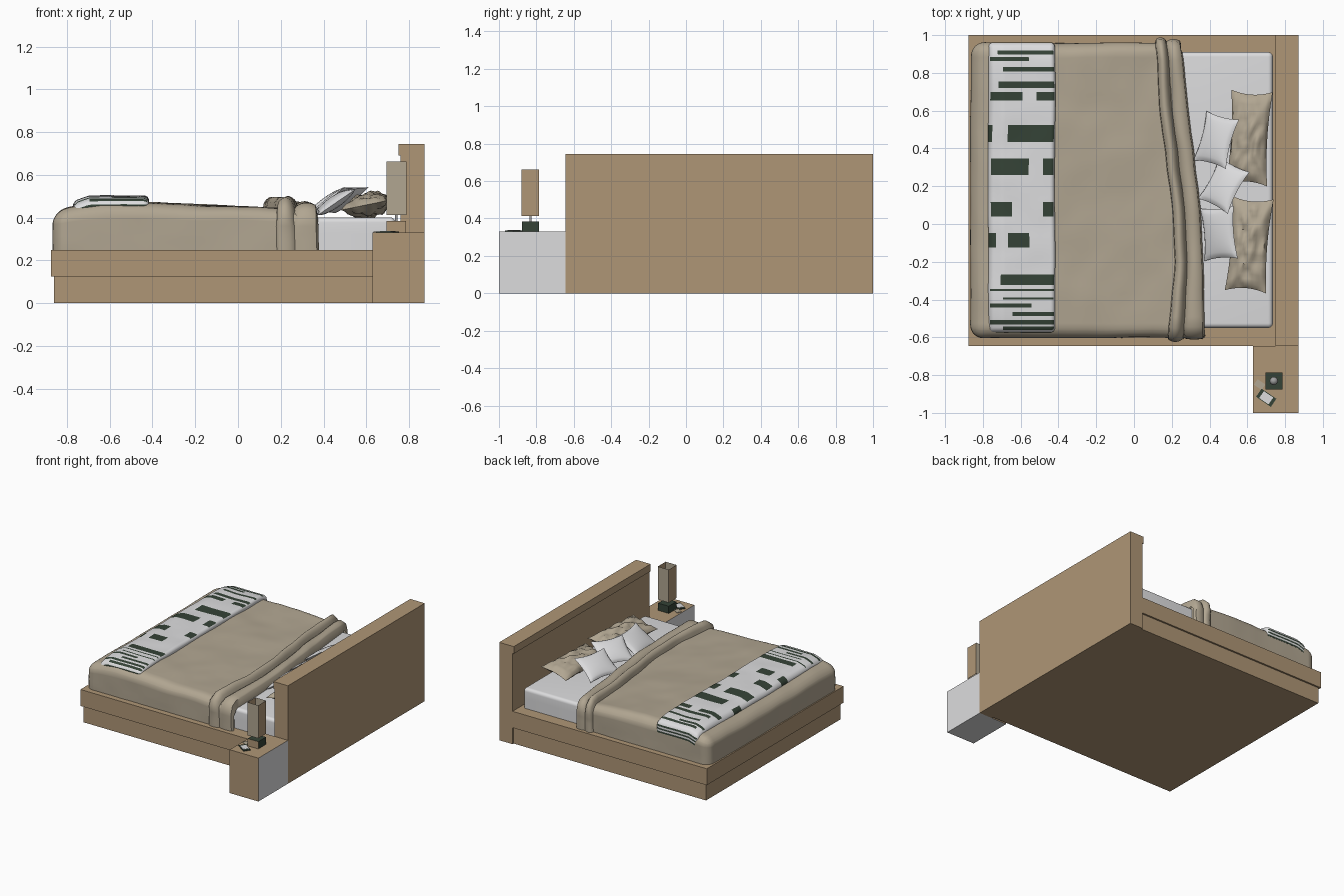
import bpy, bmesh, math
from mathutils import Vector, noise

if "Cube" in bpy.data.objects:
    bpy.data.objects.remove(bpy.data.objects["Cube"])


def material(name, rgb):
    m = bpy.data.materials.new(name)
    m.diffuse_color = (*rgb, 1)
    m.use_nodes = True
    m.node_tree.nodes["Principled BSDF"].inputs["Base Color"].default_value = m.diffuse_color
    return m


WOOD = material("oak_wood", (0.43, 0.305, 0.18))
LINEN = material("beige_linen", (0.44, 0.38, 0.285))
WHITE = material("white", (0.72, 0.72, 0.73))
GREEN = material("dark_green", (0.035, 0.055, 0.037))
GREY = material("grey_metal", (0.35, 0.35, 0.35))


def finish(bm, name, mats, smooth=False, normals=True):
    if normals:
        bmesh.ops.recalc_face_normals(bm, faces=bm.faces[:])
    me = bpy.data.meshes.new(name)
    bm.to_mesh(me)
    bm.free()
    for m in mats:
        me.materials.append(m)
    if smooth:
        me.polygons.foreach_set("use_smooth", [True] * len(me.polygons))
        me.set_sharp_from_angle(angle=math.radians(50))
    ob = bpy.data.objects.new(name, me)
    bpy.context.collection.objects.link(ob)
    return ob


def cube_mesh(lo, hi):
    bm = bmesh.new()
    bmesh.ops.create_cube(bm, size=1)
    for v in bm.verts:
        v.co = [l + (c + 0.5) * (h - l) for c, l, h in zip(v.co, lo, hi)]
    return bm


def box(name, lo, hi, mats, rule=None, open_ends=False):
    """Plain box; rule(normal) gives the material index of each face."""
    bm = cube_mesh(lo, hi)
    bm.normal_update()
    if rule:
        for f in bm.faces:
            f.material_index = rule(f.normal)
    if open_ends:
        ends = [f for f in bm.faces if abs(f.normal.z) > 0.5]
        bmesh.ops.delete(bm, geom=ends, context='FACES_ONLY')
    return finish(bm, name, mats, normals=not open_ends)


def soft_box(name, lo, hi, r, cuts, mats, deform=None, rule=None):
    """Gridded box with rounded sides and top, then bent by deform(co)."""
    bm = cube_mesh(lo, hi)
    for axis in range(3):
        span = hi[axis] - lo[axis]
        at = {round(span * i / cuts[axis], 4) for i in range(1, cuts[axis])}
        for k in range(1, 5):
            at |= {round(r * k / 4, 4), round(span - r * k / 4, 4)}
        no = Vector((0, 0, 0))
        no[axis] = 1
        for a in sorted(at):
            bmesh.ops.bisect_plane(bm, geom=bm.verts[:] + bm.edges[:] + bm.faces[:],
                                   dist=1e-5, plane_co=Vector(lo) + no * a, plane_no=no)
    if rule:
        bm.normal_update()
        for f in bm.faces:
            f.material_index = rule(f.calc_center_median(), f.normal)
    for v in bm.verts:
        q = Vector((min(max(v.co.x, lo[0] + r), hi[0] - r),
                    min(max(v.co.y, lo[1] + r), hi[1] - r),
                    min(v.co.z, hi[2] - r)))
        d = v.co - q
        if d.length > 1e-7:
            v.co = q + d.normalized() * max(abs(c) for c in d)
        if deform:
            v.co = deform(v.co.copy())
    return finish(bm, name, mats, True)


def pillow(name, loc, a, b, t, tilt, turn, mat, wrinkle=0.0, n=18):
    bm = bmesh.new()
    for side in (1, -1):
        grid = []
        for i in range(n + 1):
            for j in range(n + 1):
                u, v = 2 * i / n - 1, 2 * j / n - 1
                full = max(0, (1 - u * u) * (1 - v * v))
                w = wrinkle * noise.noise(Vector((u * 2.5, v * 4, loc[1] * 9))) * full ** 0.3
                grid.append(bm.verts.new((a * u * (1 - 0.13 * (1 - v * v)),
                                          b * v * (1 - 0.08 * (1 - u * u)),
                                          side * t * full ** 0.45 + w)))
        for i in range(n):
            for j in range(n):
                k = i * (n + 1) + j
                bm.faces.new((grid[k], grid[k + n + 1], grid[k + n + 2], grid[k + 1]))
    bmesh.ops.remove_doubles(bm, verts=bm.verts[:], dist=1e-5)
    ob = finish(bm, name, [mat], True)
    ob.location = loc
    ob.rotation_euler = (0, -tilt, turn)


# Bed frame and headboard
box("frame_plinth", (-0.86, -0.632, 0), (0.76, 0.987, 0.125), [WOOD])
box("frame_rail", (-0.875, -0.645, 0.125), (0.76, 1.0, 0.25), [WOOD])
box("headboard_panel", (0.76, -0.645, 0), (0.872, 1.0, 0.69), [WOOD])
box("headboard_cap", (0.75, -0.645, 0.69), (0.872, 1.0, 0.745), [WOOD])

# Nightstand: oak top and front, white back and drawer side
box("nightstand", (0.63, -1.0, 0), (0.872, -0.645, 0.33), [WOOD, WHITE],
    lambda n: int(abs(n.x) > 0.5 or n.z < -0.5))

# Lamp
box("lamp_base", (0.695, -0.877, 0.33), (0.785, -0.785, 0.385), [GREEN, WOOD],
    lambda n: int(n.y < -0.5))
box("lamp_shade", (0.695, -0.88, 0.412), (0.787, -0.785, 0.663), [LINEN, WOOD],
    lambda n: int(abs(n.x) > 0.5), open_ends=True)
bm = bmesh.new()
bmesh.ops.create_cone(bm, cap_ends=True, segments=12, radius1=0.006, radius2=0.006, depth=0.09)
finish(bm, "lamp_stem", [GREY], True).location = (0.74, -0.831, 0.425)
bm = bmesh.new()
bmesh.ops.create_uvsphere(bm, u_segments=16, v_segments=10, radius=0.022)
finish(bm, "lamp_bulb", [GREY], True).location = (0.74, -0.831, 0.47)

# Phone, its screen and a note card on the nightstand
for name, size, loc, turn, mat in (
        ("phone", (0.095, 0.052, 0.006), (0.70, -0.92, 0.333), -0.6, GREEN),
        ("phone_screen", (0.06, 0.044, 0.002), (0.70, -0.92, 0.337), -0.6, WHITE),
        ("note_card", (0.05, 0.035, 0.005), (0.665, -0.85, 0.3325), -0.6, LINEN)):
    ob = box(name, [-s / 2 for s in size], [s / 2 for s in size], [mat])
    ob.location, ob.rotation_euler = loc, (0, 0, turn)

# Mattress
soft_box("mattress", (-0.82, -0.55, 0.25), (0.735, 0.91, 0.402), 0.025, (4, 4, 2), [WHITE])


def lerp_at(y, ys, vals):
    if y >= ys[0]:
        return vals[0]
    for k in range(len(ys) - 1):
        if y >= ys[k + 1]:
            f = (ys[k] - y) / (ys[k] - ys[k + 1])
            return vals[k] + f * (vals[k + 1] - vals[k])
    return vals[-1]


FOLD_Y = (0.96, 0.6, 0.1, -0.2, -0.6)
FOLD_L = (0.11, 0.13, 0.195, 0.21, 0.175)
FOLD_R = (0.25, 0.29, 0.35, 0.365, 0.378)


# Duvet: rounded, highest near the foot, with a slanted head end
def duvet_shape(p):
    top = 0.472 - 0.045 * max(0, p.x + 0.45) - 0.25 * max(0, -0.62 - p.x) ** 1.3
    p.z = 0.25 + (p.z - 0.25) * (top - 0.25) / 0.22
    if p.x > 0:
        p.x *= (lerp_at(p.y, FOLD_Y, FOLD_R) - 0.02) / 0.3
    w = noise.noise(p * 4) * 0.008 + noise.noise(p * 9) * 0.003
    if p.z > 0.255:
        p.z += w
    p.y += 0.6 * w
    p.x += 0.5 * w
    return p


soft_box("duvet", (-0.865, -0.602, 0.25), (0.30, 0.958, 0.47), 0.07, (32, 40, 6),
         [LINEN], duvet_shape)

# Turned-back duvet edge: two soft ridges draped over the bed
path = [(0.966, 0.25 + 0.033 * i) for i in range(5)] + [(0.95, 0.425), (0.92, 0.442)]
path += [(0.92 - 1.46 * i / 30, 0.445) for i in range(1, 31)]
path += [(-0.58, 0.425), (-0.598, 0.38)] + [(-0.602, 0.36 - 0.0367 * i) for i in range(4)]
bm, rows, COLS = bmesh.new(), [], 20
for i, (y, z) in enumerate(path):
    y0, z0 = path[max(i - 1, 0)]
    y1, z1 = path[min(i + 1, len(path) - 1)]
    nrm = Vector((0, z1 - z0, y0 - y1)).normalized()
    thick = 0.3 + 0.7 * max(0, nrm.z)
    xl, xr = lerp_at(y, FOLD_Y, FOLD_L), lerp_at(y, FOLD_Y, FOLD_R)
    row = []
    for c in range(COLS + 1):
        t = c / COLS
        if c in (0, COLS):
            off = -0.05
        elif t < 0.45:
            off = 0.052 * math.sin(math.pi * t / 0.45) ** 0.6
        else:
            off = 0.028 * max(0, math.sin(math.pi * (t - 0.45) / 0.55)) ** 0.6
        off += 0.008 * noise.noise(Vector((t * 2, y * 5, z * 5)))
        x = xl + (xr - xl) * t + 0.008 * noise.noise(Vector((3, y * 6, z * 6)))
        row.append(bm.verts.new(Vector((x, y, z)) + nrm * off * thick))
    rows.append(row)
for r0, r1 in zip(rows, rows[1:]):
    for c in range(COLS):
        bm.faces.new((r0[c], r0[c + 1], r1[c + 1], r1[c]))
finish(bm, "duvet_fold", [LINEN], True)

# Folded throw with green bars; each bar is (x0, x1, y0, y1)
BARS = ((-.72, -.42, .90, .92), (-.77, -.56, .865, .885), (-.70, -.42, .81, .83),
        (-.72, -.42, .72, .75), (-.77, -.60, .66, .70), (-.52, -.42, .66, .70),
        (-.67, -.42, .435, .52), (-.78, -.755, .435, .52), (-.76, -.56, .26, .345),
        (-.48, -.42, .26, .345), (-.76, -.65, .035, .115), (-.48, -.42, .035, .115),
        (-.67, -.56, -.13, -.05), (-.78, -.74, -.13, -.05), (-.71, -.42, -.32, -.27),
        (-.77, -.42, -.36, -.34), (-.70, -.42, -.40, -.385), (-.77, -.55, -.445, -.425),
        (-.65, -.42, -.485, -.465), (-.77, -.42, -.53, -.51), (-.70, -.42, -.56, -.545))


def throw_colour(c, n):
    if abs(n.y) > 0.5:
        return int(int(c.z / 0.012) % 2 == 0)
    return int(any(a < c.x < b and d < c.y < e for a, b, d, e in BARS))


def throw_shape(p):
    side = abs(p.y - 0.193) / 0.767
    p.z -= 0.03 * side ** 14 + 0.35 * max(0, -0.70 - p.x)
    p.z += 0.005 * noise.noise(p * 6)
    p.x += 0.008 * noise.noise(Vector((1, p.y * 3, p.z * 9)))
    return p


soft_box("striped_throw", (-0.772, -0.575, 0.43), (-0.42, 0.962, 0.502), 0.025, (28, 140, 6),
         [WHITE, GREEN], throw_shape, throw_colour)

# Sleeping pillows and scatter cushions
pillow("pillow_far", (0.61, 0.455, 0.458), 0.112, 0.25, 0.05, 0.2, -0.06, LINEN, 0.03)
pillow("pillow_near", (0.61, -0.11, 0.458), 0.112, 0.25, 0.05, 0.2, -0.08, LINEN, 0.03)
pillow("cushion_far", (0.435, 0.445, 0.475), 0.108, 0.135, 0.028, 0.6, -0.26, WHITE)
pillow("cushion_middle", (0.475, 0.205, 0.482), 0.108, 0.125, 0.028, 0.6, -0.48, WHITE)
pillow("cushion_near", (0.45, -0.05, 0.472), 0.108, 0.14, 0.028, 0.6, 0.08, WHITE)
